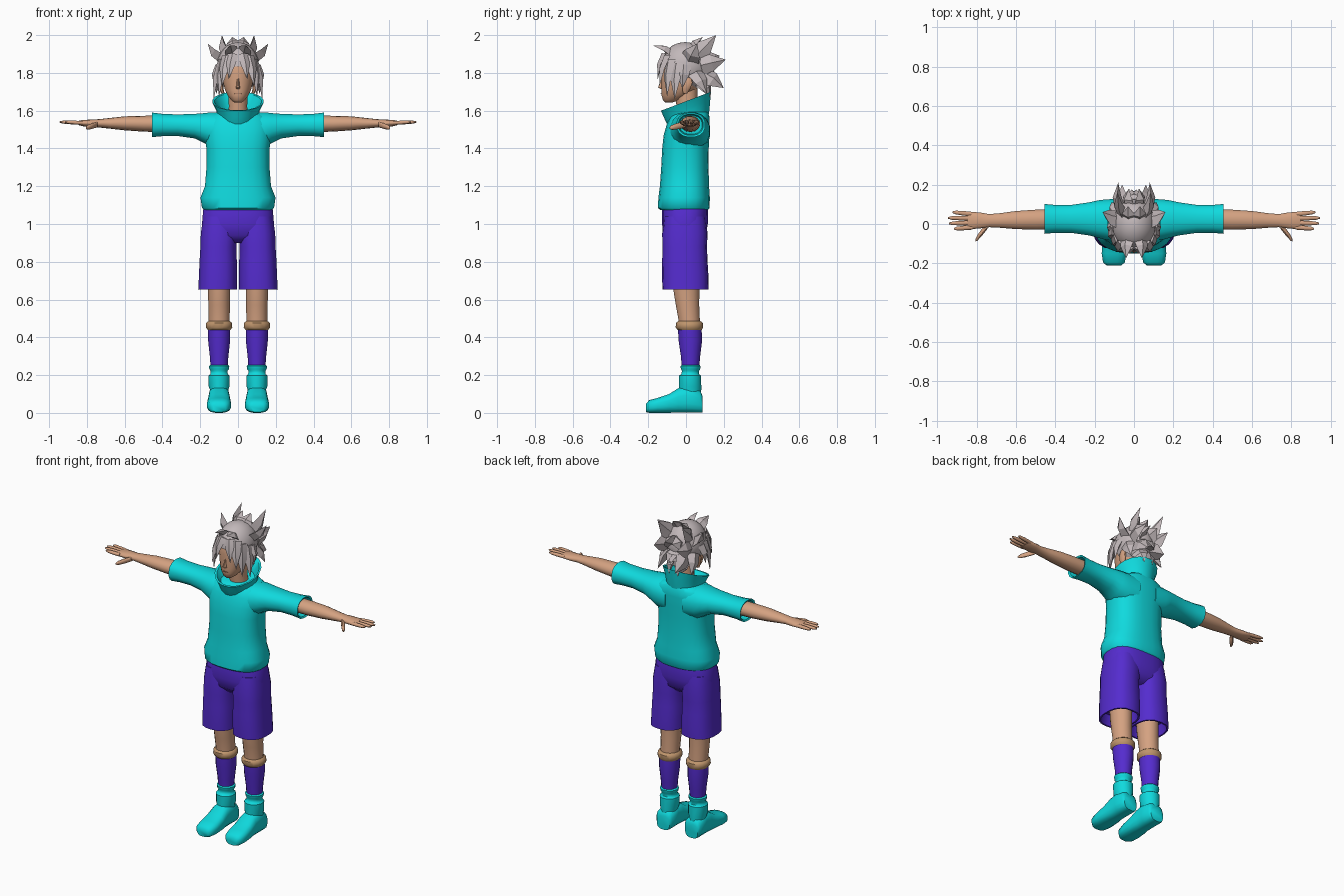
import bpy, bmesh, math
from mathutils import Vector


def mat(name, rgb):
    m = bpy.data.materials.new(name)
    m.diffuse_color = (*rgb, 1)
    return m


TEAL = mat("teal cloth", (0.005, 0.70, 0.73))
PURPLE = mat("purple cloth", (0.09, 0.025, 0.62))
SKIN = mat("skin", (0.66, 0.36, 0.22))
BAND = mat("tan band", (0.52, 0.30, 0.15))
HAIR = mat("silver hair", (0.54, 0.48, 0.49))
LIP = mat("lip", (0.42, 0.20, 0.13))


def finish(name, bm, m, mirror=False, angle=50):
    bmesh.ops.recalc_face_normals(bm, faces=bm.faces)
    me = bpy.data.meshes.new(name)
    bm.to_mesh(me)
    bm.free()
    me.materials.append(m)
    me.shade_smooth()
    me.set_sharp_from_angle(angle=math.radians(angle))
    ob = bpy.data.objects.new(name, me)
    bpy.context.collection.objects.link(ob)
    if mirror:
        ob.modifiers.new("mirror", "MIRROR").use_mirror_merge = False
    return ob


def loft(name, rings, m, axis="z", n=20, p=2.0, mirror=False, angle=50):
    """Skin over rings (t, u, v, ru, rv[, tilt]) placed along an axis."""
    bm = bmesh.new()
    loops = []
    for t, u, v, ru, rv, *tilt in rings:
        loop = []
        for i in range(n):
            a = 2 * math.pi * (i + 0.5) / n
            c, s = math.cos(a), math.sin(a)
            du = math.copysign(abs(c) ** (2 / p), c) * ru
            dv = math.copysign(abs(s) ** (2 / p), s) * rv
            w = t + (tilt[0] * (v + dv) if tilt else 0)
            co = {"z": (u + du, v + dv, w), "x": (w, u + du, v + dv),
                  "y": (u + du, w, v + dv)}[axis]
            loop.append(bm.verts.new(co))
        loops.append(loop)
    for a, b in zip(loops, loops[1:]):
        for i in range(n):
            j = (i + 1) % n
            bm.faces.new((a[i], a[j], b[j], b[i]))
    bm.faces.new(loops[0])
    bm.faces.new(loops[-1])
    return finish(name, bm, m, mirror, angle)


# Shirt body with loose hem
loft("shirt_body", [
    (1.12, 0, -0.01, 0.16, 0.11), (1.075, 0, -0.01, 0.182, 0.128),
    (1.085, 0, -0.012, 0.192, 0.138), (1.14, 0, -0.01, 0.2, 0.137),
    (1.20, 0, -0.008, 0.176, 0.131), (1.30, 0, -0.006, 0.168, 0.126),
    (1.40, 0, -0.003, 0.168, 0.124), (1.47, 0, 0.003, 0.178, 0.122),
    (1.53, 0, 0.012, 0.178, 0.114), (1.57, 0, 0.02, 0.155, 0.105),
    (1.592, 0, 0.025, 0.11, 0.09)], TEAL, n=24, p=2.5)

# Sleeves, open at the cuff
loft("sleeve", [
    (0.06, 0.02, 1.49, 0.11, 0.10), (0.14, 0.022, 1.497, 0.105, 0.096),
    (0.18, 0.025, 1.508, 0.097, 0.08), (0.23, 0.026, 1.518, 0.085, 0.066),
    (0.32, 0.026, 1.523, 0.072, 0.058), (0.40, 0.026, 1.524, 0.072, 0.06),
    (0.455, 0.026, 1.525, 0.077, 0.066), (0.45, 0.026, 1.525, 0.066, 0.056),
    (0.41, 0.026, 1.525, 0.06, 0.05)], TEAL, axis="x", n=16, p=2.3, mirror=True)

# High collar, rising toward the back
loft("collar", [
    (1.52, 0, 0.015, 0.10, 0.10, 0.2), (1.565, 0, 0.01, 0.105, 0.115, 0.3),
    (1.61, 0, 0.005, 0.118, 0.125, 0.36), (1.65, 0, 0, 0.137, 0.134, 0.38),
    (1.648, 0, 0, 0.125, 0.122, 0.38), (1.58, 0, 0.01, 0.09, 0.095, 0.3)], TEAL, n=20)

# Shorts: seat and two wide legs
loft("shorts_seat", [
    (1.13, 0, -0.005, 0.165, 0.11), (1.08, 0, -0.005, 0.185, 0.123),
    (1.0, 0, -0.006, 0.192, 0.122), (0.94, 0, -0.006, 0.192, 0.112),
    (0.90, 0, -0.006, 0.16, 0.07)], PURPLE, n=24, p=2.6)
loft("shorts_leg", [
    (1.04, 0.095, -0.006, 0.09, 0.11), (0.95, 0.1, -0.006, 0.098, 0.12),
    (0.88, 0.104, -0.007, 0.096, 0.118), (0.80, 0.105, -0.006, 0.1, 0.12),
    (0.72, 0.106, -0.004, 0.102, 0.123), (0.652, 0.108, -0.003, 0.104, 0.121),
    (0.652, 0.108, -0.003, 0.094, 0.111), (0.72, 0.106, -0.003, 0.085, 0.10)],
    PURPLE, n=18, p=2.5, mirror=True)

# Legs, knee bands, socks
loft("leg", [
    (0.78, 0.1, 0.0, 0.066, 0.075), (0.65, 0.1, 0.002, 0.06, 0.07),
    (0.57, 0.1, 0.008, 0.058, 0.063), (0.50, 0.1, 0.016, 0.057, 0.058),
    (0.44, 0.1, 0.018, 0.056, 0.058)], SKIN, n=16, mirror=True)
loft("knee_band", [
    (0.487, 0.1, 0.018, 0.056, 0.058), (0.476, 0.1, 0.018, 0.07, 0.073),
    (0.452, 0.1, 0.018, 0.071, 0.074), (0.438, 0.1, 0.02, 0.06, 0.064)],
    BAND, n=16, mirror=True)
loft("sock", [
    (0.445, 0.1, 0.02, 0.06, 0.064), (0.38, 0.1, 0.023, 0.059, 0.063),
    (0.30, 0.1, 0.024, 0.05, 0.052), (0.23, 0.1, 0.024, 0.045, 0.046)],
    PURPLE, n=16, mirror=True)

# Shoes: cuff, ankle and foot
loft("shoe_cuff", [
    (0.255, 0.1, 0.024, 0.046, 0.047), (0.248, 0.1, 0.024, 0.055, 0.054),
    (0.232, 0.1, 0.024, 0.053, 0.052), (0.222, 0.1, 0.024, 0.045, 0.046),
    (0.205, 0.1, 0.022, 0.047, 0.048), (0.197, 0.1, 0.021, 0.057, 0.06),
    (0.14, 0.1, 0.022, 0.056, 0.06), (0.125, 0.1, 0.022, 0.05, 0.06),
    (0.05, 0.1, 0.025, 0.05, 0.055)], TEAL, n=16, mirror=True)
loft("shoe_foot", [
    (0.088, 0.1, 0.045, 0.045, 0.044), (0.075, 0.1, 0.06, 0.055, 0.06),
    (0.01, 0.1, 0.072, 0.056, 0.072), (-0.04, 0.1, 0.066, 0.057, 0.066),
    (-0.09, 0.1, 0.05, 0.062, 0.05), (-0.15, 0.101, 0.04, 0.064, 0.04),
    (-0.195, 0.102, 0.034, 0.056, 0.034), (-0.212, 0.102, 0.026, 0.036, 0.022)],
    TEAL, axis="y", n=16, p=2.8, mirror=True)

# Arms, palms and fingers
loft("arm", [
    (0.38, 0.024, 1.53, 0.052, 0.044), (0.50, 0.022, 1.531, 0.052, 0.042),
    (0.60, 0.02, 1.533, 0.047, 0.037), (0.68, 0.018, 1.533, 0.038, 0.028),
    (0.735, 0.017, 1.533, 0.034, 0.022), (0.78, 0.018, 1.533, 0.041, 0.02),
    (0.825, 0.018, 1.534, 0.045, 0.016), (0.845, 0.018, 1.535, 0.04, 0.011)],
    SKIN, axis="x", n=14, mirror=True)


def finger(name, x0, y0, z0, x1, y1, z1, r):
    rings = [(x0 + (x1 - x0) * k, y0 + (y1 - y0) * k, z0 + (z1 - z0) * k, r * s, r * s * 0.85)
             for k, s in ((0, 1), (0.5, 1), (0.85, 0.8), (1, 0.35))]
    loft(name, rings, SKIN, axis="x", n=8, mirror=True)


for i, (y0, y1, tip) in enumerate([(-0.017, -0.024, 0.915), (0.006, 0.003, 0.94),
                                   (0.029, 0.031, 0.945), (0.05, 0.06, 0.922)]):
    finger(f"finger_{i + 1}", 0.82, y0, 1.535, tip, y1, 1.54, 0.0125)
finger("thumb", 0.745, -0.008, 1.527, 0.805, -0.082, 1.508, 0.019)

# Neck and head
loft("neck", [(1.54, 0, 0.02, 0.058, 0.06), (1.62, 0, 0.005, 0.05, 0.055),
              (1.72, 0, 0.0, 0.052, 0.06)], SKIN, n=14)
loft("head", [
    (1.643, 0, -0.092, 0.018, 0.018), (1.655, 0, -0.08, 0.036, 0.042),
    (1.68, 0, -0.057, 0.055, 0.073), (1.71, 0, -0.04, 0.07, 0.091),
    (1.75, 0, -0.03, 0.08, 0.101), (1.80, 0, -0.024, 0.085, 0.108),
    (1.85, 0, -0.015, 0.086, 0.112), (1.90, 0, -0.01, 0.07, 0.09),
    (1.93, 0, -0.01, 0.03, 0.04)], SKIN, n=20, p=2.2)
loft("nose", [(1.714, 0, -0.125, 0.008, 0.006), (1.722, 0, -0.131, 0.013, 0.018),
              (1.735, 0, -0.13, 0.009, 0.015), (1.775, 0, -0.125, 0.005, 0.006)], SKIN, n=8)
loft("mouth", [(1.688, 0, -0.122, 0.019, 0.012), (1.692, 0, -0.122, 0.021, 0.013)], LIP, n=10)
loft("ear", [(1.69, 0.08, -0.005, 0.01, 0.012), (1.715, 0.088, 0.002, 0.012, 0.022),
             (1.75, 0.092, 0.008, 0.013, 0.028), (1.775, 0.088, 0.008, 0.01, 0.018)],
     SKIN, n=8, mirror=True)

# Hair cap with the face cut open
bm = bmesh.new()
bmesh.ops.create_uvsphere(bm, u_segments=20, v_segments=12, radius=1)
for v in bm.verts:
    v.co = Vector((v.co.x * 0.112, v.co.y * 0.132 - 0.004, v.co.z * 0.128 + 1.835))
face_area = [f for f in bm.faces if f.calc_center_median().z <
             (1.845 if f.calc_center_median().y < -0.03 else 1.70)]
bmesh.ops.delete(bm, geom=face_area, context="FACES")
finish("hair_cap", bm, HAIR, angle=25)

# Hair locks: bent, tapering four-sided spikes (base, tip, width), mirrored
LOCKS = [
    ((0.055, 0.05, 1.88), (0.085, 0.16, 2.0), 0.055),      # crown
    ((0.02, 0.03, 1.92), (0.03, 0.09, 1.99), 0.045),
    ((0.08, 0.02, 1.87), (0.16, 0.06, 1.955), 0.055),
    ((0.03, -0.07, 1.90), (0.04, -0.175, 1.945), 0.04),    # forelock
    ((0.07, 0.08, 1.84), (0.08, 0.21, 1.87), 0.055),       # back
    ((0.02, 0.09, 1.86), (0.025, 0.18, 1.89), 0.055),
    ((0.05, 0.09, 1.79), (0.06, 0.2, 1.72), 0.055),
    ((0.0, 0.1, 1.80), (0.012, 0.175, 1.76), 0.055),
    ((0.03, 0.08, 1.75), (0.03, 0.13, 1.67), 0.05),
    ((0.085, 0.05, 1.80), (0.115, 0.11, 1.69), 0.045),
    ((0.025, -0.115, 1.90), (0.05, -0.15, 1.765), 0.03),   # fringe
    ((0.055, -0.10, 1.89), (0.085, -0.14, 1.73), 0.035),
    ((0.08, -0.08, 1.87), (0.10, -0.10, 1.675), 0.036),
    ((0.095, -0.045, 1.85), (0.128, -0.06, 1.66), 0.036),
    ((0.1, -0.01, 1.84), (0.125, -0.02, 1.72), 0.04),
]
bm = bmesh.new()
centre = Vector((0, 0, 1.82))
for base, tip, w in LOCKS:
    a, b = Vector(base), Vector(tip)
    d = (b - a).normalized()
    out = (a - centre).normalized()
    side = d.cross(out).normalized()
    up = side.cross(d).normalized()
    rows = []
    for k, s in ((0, 1), (0.45, 0.8)):
        c = a.lerp(b, k) + up * (0.012 * math.sin(math.pi * k))
        rows.append([bm.verts.new(c + o * w * s) for o in (side, up * 0.5, -side, -up * 0.5)])
    end = bm.verts.new(b)
    bm.faces.new(rows[0])
    for i in range(4):
        j = (i + 1) % 4
        bm.faces.new((rows[0][i], rows[0][j], rows[1][j], rows[1][i]))
        bm.faces.new((rows[1][i], rows[1][j], end))
finish("hair_locks", bm, HAIR, mirror=True, angle=25)
